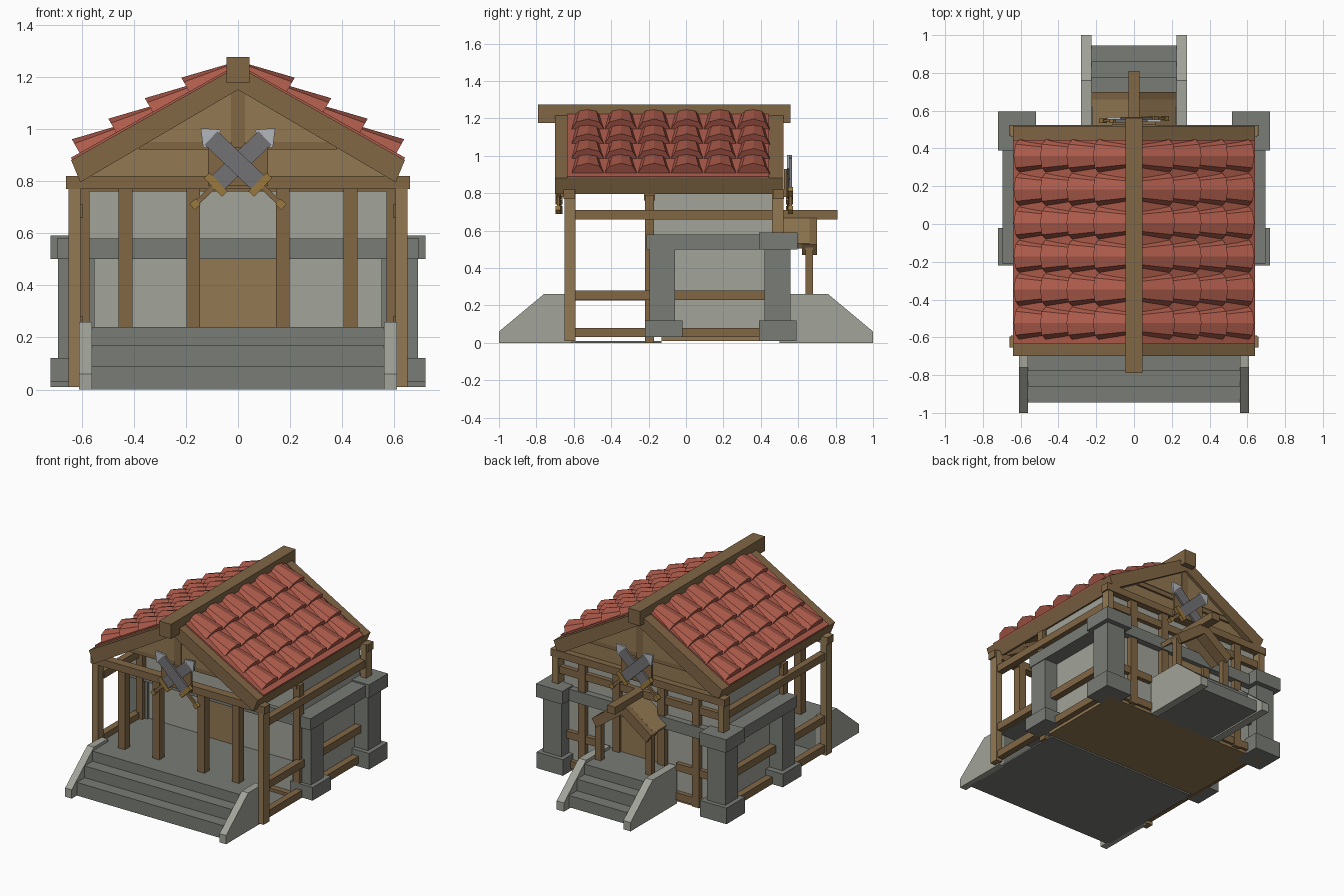
import bpy, math

if "Cube" in bpy.data.objects:
    bpy.data.objects.remove(bpy.data.objects["Cube"])


def material(name, rgb):
    m = bpy.data.materials.new(name)
    m.diffuse_color = (*rgb, 1)
    m.use_nodes = True
    m.node_tree.nodes["Principled BSDF"].inputs["Base Color"].default_value = m.diffuse_color
    return m


STONE = material("stone", (0.19, 0.20, 0.18))
PLASTER = material("plaster", (0.36, 0.37, 0.32))
WOOD = material("wood", (0.22, 0.135, 0.06))
PLANK = material("plank", (0.29, 0.19, 0.085))
RED = material("roof_red", (0.42, 0.105, 0.07))
STEEL = material("steel", (0.17, 0.17, 0.18))
BRIGHT = material("bright_steel", (0.45, 0.47, 0.5))
BRASS = material("brass", (0.32, 0.19, 0.05))


def mesh(name, verts, faces, mat):
    me = bpy.data.meshes.new(name)
    me.from_pydata(verts, [], faces)
    me.materials.append(mat)
    ob = bpy.data.objects.new(name, me)
    bpy.context.collection.objects.link(ob)
    # consistent outward normals
    import bmesh
    bm = bmesh.new()
    bm.from_mesh(me)
    bmesh.ops.recalc_face_normals(bm, faces=bm.faces)
    bm.to_mesh(me)
    bm.free()
    return ob


def loft(name, a, b, mat):
    """Closed solid between two matching polygons."""
    n = len(a)
    faces = [tuple(range(n)), tuple(range(n, 2 * n))]
    faces += [(i, (i + 1) % n, n + (i + 1) % n, n + i) for i in range(n)]
    return mesh(name, a + b, faces, mat)


def prism_y(name, pts, y0, y1, mat):
    return loft(name, [(x, y0, z) for x, z in pts], [(x, y1, z) for x, z in pts], mat)


def prism_x(name, pts, x0, x1, mat):
    return loft(name, [(x0, y, z) for y, z in pts], [(x1, y, z) for y, z in pts], mat)


def box(name, x0, x1, y0, y1, z0, z1, mat):
    return prism_y(name, [(x0, z0), (x1, z0), (x1, z1), (x0, z1)], y0, y1, mat)


def pair(name, x0, x1, *rest):
    box(name + "_right", x0, x1, *rest)
    box(name + "_left", -x1, -x0, *rest)


# Room, floors and doors
box("room_walls", -0.59, 0.59, -0.18, 0.48, 0.03, 0.80, PLASTER)
box("room_floor", -0.60, 0.60, -0.13, 0.49, 0.01, 0.03, PLANK)
box("ground_plate", -0.58, 0.58, -0.93, -0.13, 0.0, 0.01, STONE)
box("porch_floor", -0.60, 0.60, -0.66, -0.18, 0.225, 0.24, STONE)
box("front_door", -0.15, 0.15, -0.195, -0.17, 0.24, 0.50, PLANK)
box("back_door", -0.15, 0.15, 0.47, 0.495, 0.20, 0.50, PLANK)
box("front_stone_band", -0.59, 0.59, -0.21, -0.17, 0.50, 0.58, STONE)
box("back_stone_band", -0.59, 0.59, 0.47, 0.525, 0.50, 0.58, STONE)

# Steps, front and back
for i, (y, z) in enumerate([(0.945, 0.09), (0.86, 0.17), (0.775, 0.24)]):
    z0 = (0.0, 0.09, 0.17)[i]
    box(f"front_step_{i}", -0.57, 0.57, -y, -0.61, z0, z, STONE)
    box(f"back_step_{i}", -0.23, 0.23, 0.48, y, z - 0.08, z, STONE)
profile = [(1.0, 0), (1.0, 0.06), (0.76, 0.26), (0.50, 0.26), (0.50, 0)]
front_profile = [(-max(y, 0.61), z) for y, z in profile]
for s in (-1, 1):
    prism_x("front_stair_wall", front_profile, s * 0.56, s * 0.61, PLASTER)
    prism_x("back_stair_wall", profile, s * 0.225, s * 0.28, PLASTER)

# Stone piers with bases, caps and linking bands
pair("rear_pier", 0.55, 0.69, 0.42, 0.56, 0.1, 0.52, STONE)
pair("rear_pier_base", 0.52, 0.72, 0.39, 0.59, 0.01, 0.12, STONE)
pair("rear_pier_cap", 0.52, 0.72, 0.39, 0.595, 0.50, 0.59, STONE)
pair("middle_pier", 0.55, 0.69, -0.195, -0.06, 0.1, 0.52, STONE)
pair("middle_pier_base", 0.55, 0.72, -0.22, -0.02, 0.03, 0.12, STONE)
pair("side_stone_band", 0.56, 0.695, -0.21, 0.40, 0.50, 0.58, STONE)

# Timber frame
pair("front_corner_post", 0.605, 0.65, -0.65, -0.59, 0.01, 0.82, PLANK)
pair("rear_corner_post", 0.605, 0.65, 0.46, 0.52, 0.01, 0.82, PLANK)
pair("middle_wall_post", 0.57, 0.62, -0.22, -0.17, 0.03, 0.79, WOOD)
for z in (0.03, 0.23, 0.66):
    pair("side_rail", 0.595, 0.64, -0.60, 0.47, z, z + 0.05, WOOD)
    if z != 0.23:
        box("back_rail", -0.6, 0.6, 0.475, 0.51, z, z + 0.05, WOOD)
    else:
        pair("back_rail", 0.28, 0.6, 0.475, 0.51, z, z + 0.05, WOOD)
for x in (0.145, 0.405):
    pair("porch_post", x, x + 0.053, -0.645, -0.59, 0.24, 0.79, WOOD)
    pair("back_wall_post", x, x + 0.053, 0.47, 0.515, 0.02, 0.79, WOOD)
for y in (-0.655, 0.465):
    box("tie_beam", -0.66, 0.66, y, y + 0.06, 0.77, 0.82, WOOD)
box("room_tie_beam", -0.6, 0.6, -0.225, -0.165, 0.76, 0.80, WOOD)
box("floor_beam", -0.6, 0.6, -0.22, -0.17, -0.0, 0.03, WOOD)

# Gables
TRI = [(-0.36, 0.95), (0.36, 0.95), (0, 1.17)]
for name, f in (("front", -1), ("back", 1)):
    off = -0.63 if f < 0 else 0.48
    prism_y(name + "_gable_panel", TRI, off, off + 0.02 * f, PLANK)
    a = off + 0.025 * f
    box(name + "_collar_beam", -0.38, 0.38, off - 0.02 * f, a - 0.01 * f, 0.92, 0.955, WOOD)
    box(name + "_king_post", -0.026, 0.026, off, a, 0.80, 1.18, WOOD)
for y in (-0.19, 0.46):
    prism_y("room_gable", [(-0.59, 0.8), (0.59, 0.8), (0.59, 0.86), (0, 1.2), (-0.59, 0.86)], y, y + 0.02, PLANK)

# Roof: deck, bargeboards, eaves and ridge
def chevron(name, pts, y0, y1, mat):
    prism_y(name, pts + [(-x, z) for x, z in reversed(pts) if x > 0], y0, y1, mat)


V = [(0, 1.15), (0.605, 0.795), (0.64, 0.88), (0, 1.24)]
V_FULL = V + [(-0.64, 0.88), (-0.605, 0.795)]
prism_y("front_bargeboard", V_FULL, -0.70, -0.64, WOOD)
prism_y("back_bargeboard", V_FULL, 0.46, 0.52, WOOD)
prism_y("roof_deck", [(0, 1.20), (0.62, 0.85), (0.635, 0.88), (0, 1.237), (-0.635, 0.88), (-0.62, 0.85)], -0.68, 0.50, WOOD)
prism_y("red_underlay", [(0, 1.21), (0.63, 0.86), (0.64, 0.89), (0, 1.248), (-0.64, 0.89), (-0.63, 0.86)], -0.635, 0.445, RED)
for s in (-1, 1):
    eave = [(0.64, 0.88), (0.605, 0.795), (0.565, 0.818), (0.60, 0.9)]
    prism_y("eave_board", [(s * x, z) for x, z in eave], -0.70, 0.52, WOOD)
box("ridge_beam", -0.045, 0.045, -0.79, 0.56, 1.175, 1.275, WOOD)

# Tapered, faceted roof tiles
SL = math.atan2(0.36, 0.64)
NX, NZ = math.sin(SL), math.cos(SL)


def arch(s, x, y, w, h):
    out = []
    for k in range(5):
        a = math.pi * k / 4
        r = h * math.sin(a)
        out.append((s * (x + r * NX), y + w * math.cos(a), 1.243 - x * 0.5625 + r * NZ))
    return out


for s in (-1, 1):
    for row in range(4):
        for col in range(6):
            x, y = 0.605 - 0.14 * row, -0.525 + 0.177 * col
            loft("roof_tile", arch(s, x, y, 0.089, 0.066), arch(s, x - 0.165, y, 0.062, 0.022), RED)

# Back door canopy
box("canopy_ridge", -0.03, 0.03, 0.48, 0.81, 0.66, 0.71, WOOD)
for s in (-1, 1):
    slope = [(0, 0.69), (0.22, 0.53), (0.205, 0.505), (0, 0.655)]
    prism_y("canopy_slope", [(s * x, z) for x, z in slope], 0.48, 0.66, PLANK)
    edge = [(0, 0.69), (0.225, 0.525), (0.19, 0.47), (0, 0.61)]
    prism_y("canopy_edge", [(s * x, z) for x, z in edge], 0.62, 0.70, WOOD)
pair("canopy_post", 0.17, 0.215, 0.64, 0.68, 0.22, 0.52, WOOD)


# Crossed swords on a backing board, both gables
def sword(y, s, t):
    c, d = math.cos(0.76), math.sin(0.76)

    def part(name, pts, th, mat):
        # u runs from pommel to tip, v across the blade
        q = [(s * (-0.165 + u * c - v * d), 0.71 + u * d + v * c) for u, v in pts]
        prism_y(name, q, y - th, y + th, mat)

    def rect(u0, u1, v):
        return [(u0, -v), (u1, -v), (u1, v), (u0, v)]
    part("sword_blade", rect(0.12, 0.37, 0.036), t, STEEL)
    part("sword_tip", [(0.36, -0.045), (0.37, -0.045), (0.425, 0), (0.37, 0.045), (0.36, 0.045)], t, BRIGHT)
    part("sword_guard", rect(0.095, 0.125, 0.05), t * 1.8, BRASS)
    part("sword_grip", rect(0.0, 0.1, 0.01), t, WOOD)
    part("sword_pommel", rect(-0.015, 0.015, 0.015), t * 1.8, BRASS)


for y, f in ((-0.66, -1), (0.535, 1)):
    box("sword_board", -0.115, 0.115, y - 0.012, y + 0.005, 0.78, 0.93, WOOD)
    sword(y + 0.012 * f, 1, 0.007)
    sword(y + 0.024 * f, -1, 0.007)
